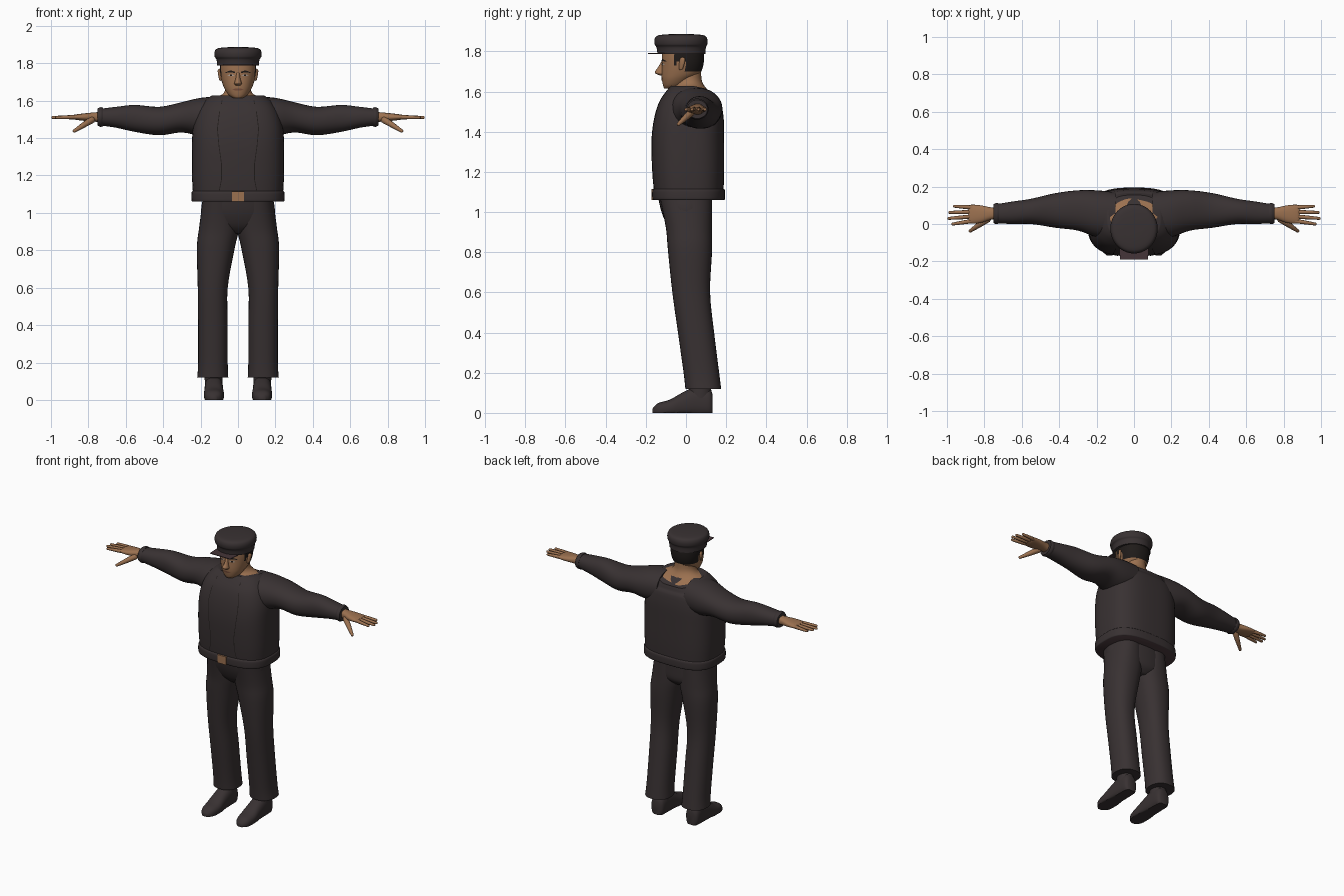
import bpy, bmesh, math
from mathutils import Vector
from mathutils.bvhtree import BVHTree

if "Cube" in bpy.data.objects:
    bpy.data.objects.remove(bpy.data.objects["Cube"])


def material(name, r, g, b):
    m = bpy.data.materials.new(name)
    m.use_nodes = True
    m.diffuse_color = (r, g, b, 1)
    bsdf = next(n for n in m.node_tree.nodes if n.type == 'BSDF_PRINCIPLED')
    bsdf.inputs["Base Color"].default_value = (r, g, b, 1)
    bsdf.inputs["Roughness"].default_value = 0.9
    return m


cloth = material("dark cloth", .04, .031, .032)
lining = material("plum lining", .06, .036, .04)
skin = material("tan skin", .33, .165, .08)
lips = material("brown lips", .2, .08, .045)
hair = material("black hair", .014, .011, .01)
eye_white = material("eye white", .4, .34, .3)


def finish(name, bm, mats, mirror=False, rule=None):
    me = bpy.data.meshes.new(name)
    if rule:
        for f in bm.faces:
            f.material_index = rule(f.calc_center_median(), f.normal)
    bm.to_mesh(me)
    bm.free()
    ob = bpy.data.objects.new(name, me)
    bpy.context.collection.objects.link(ob)
    for m in mats:
        me.materials.append(m)
    if mirror:
        ob.modifiers.new("Mirror", 'MIRROR')
    bpy.ops.object.select_all(action='DESELECT')
    ob.select_set(True)
    bpy.context.view_layer.objects.active = ob
    bpy.ops.object.shade_smooth_by_angle(angle=math.radians(50))
    return ob


def smooth_rings(rings, steps):
    """Catmull-Rom interpolation between the given cross-sections."""
    out = []
    for i in range(len(rings) - 1):
        p0, p1 = rings[max(i - 1, 0)], rings[i]
        p2, p3 = rings[i + 1], rings[min(i + 2, len(rings) - 1)]
        for s in range(steps):
            t = s / steps
            out.append([.5 * (2 * b + (c - a) * t + (2 * a - 5 * b + 4 * c - d) * t * t
                              + (3 * b - a - 3 * c + d) * t ** 3)
                        for a, b, c, d in zip(p0, p1, p2, p3)])
    return out + [rings[-1]]


def loft(name, axis, rings, mats, n=2.0, segs=32, steps=4, bend=None, **kw):
    """Rings: position on the axis, then low/high extents on the other two axes."""
    bm = bmesh.new()
    loops = []
    for t, a0, a1, b0, b1 in smooth_rings(rings, steps):
        loop = []
        for k in range(segs):
            c, s = math.cos(k * math.tau / segs), math.sin(k * math.tau / segs)
            co = [(a0 + a1) / 2 + (a1 - a0) / 2 * math.copysign(abs(c) ** (2 / n), c),
                  (b0 + b1) / 2 + (b1 - b0) / 2 * math.copysign(abs(s) ** (2 / n), s)]
            co.insert("xyz".index(axis), t)
            co = Vector(co)
            if bend:
                bend(co)
            loop.append(bm.verts.new(co))
        loops.append(loop)
    for lo, hi in zip(loops, loops[1:]):
        for k in range(segs):
            j = (k + 1) % segs
            bm.faces.new((lo[k], lo[j], hi[j], hi[k]))
    bm.faces.new(loops[0])
    bm.faces.new(loops[-1])
    bmesh.ops.recalc_face_normals(bm, faces=bm.faces)
    bm.normal_update()
    return finish(name, bm, mats, **kw)


def sym(rows):
    return [(z, -w, w, y0, y1) for z, w, y0, y1 in rows]


def tube(name, p, q, r0, r1, mats, flat=1.0):
    """Tapered round-ended finger between two points, mirrored."""
    bm = bmesh.new()
    p, q = Vector(p), Vector(q)
    bmesh.ops.create_uvsphere(bm, u_segments=12, v_segments=10, radius=1)
    rot = (q - p).to_track_quat('Z', 'Y')
    for v in bm.verts:
        r = r0 if v.co.z < 0 else r1
        end = p if v.co.z < 0 else q
        if abs(v.co.z) < .01:
            end, r = (p + q) / 2, (r0 + r1) / 2
        v.co = end + rot @ Vector((v.co.x * r * flat, v.co.y * r, v.co.z * r))
    return finish(name, bm, mats, mirror=True)


def strip(name, target, pts, direction, mats, mirror=True, wide='x', lift=.003):
    """Thin painted strip laid on a surface; pts are x, second coordinate, half width."""
    tree = BVHTree.FromPolygons([v.co for v in target.data.vertices],
                                [list(p.vertices) for p in target.data.polygons])
    d = Vector(direction)
    bm = bmesh.new()
    rows = []
    for x, s, w in pts:
        row = []
        for sign in (-1, 1):
            px, ps = (x + sign * w, s) if wide == 'x' else (x, s + sign * w)
            start = Vector((px, ps, 0)) if d.z else Vector((px, 0, ps))
            hit = tree.ray_cast(start - d * 3, d)[0]
            row.append(bm.verts.new((hit if hit else start) - d * lift))
        rows.append(row)
    for a, b in zip(rows, rows[1:]):
        f = bm.faces.new((a[0], a[1], b[1], b[0]))
        f.normal_update()
        if f.normal.dot(d) > 0:
            f.normal_flip()
    return finish(name, bm, mats, mirror)


def collar_dip(co):
    # the neckline sinks toward the back
    if co.z > 1.53:
        k = min(max((co.y - .02) / .13, 0), 1)
        co.z -= .05 * k * k * min((co.z - 1.53) / .07, 1)


# Jacket
jacket = loft("jacket_body", 'z', sym([
    (1.09, .24, -.158, .186), (1.2, .246, -.168, .19), (1.35, .246, -.172, .19),
    (1.46, .24, -.16, .188), (1.545, .215, -.135, .176), (1.6, .178, -.1, .165),
    (1.628, .14, -.075, .155)]), [cloth], n=2.9, segs=56, bend=collar_dip)
loft("jacket_hem", 'z', sym([(1.06, .244, -.163, .19), (1.068, .249, -.168, .194),
     (1.106, .249, -.168, .194), (1.116, .243, -.162, .188)]), [cloth, lining], n=2.9, segs=56,
     rule=lambda c, nor: int(nor.z < -.95))
strip("jacket_seams", jacket, [(.085, 1.6, .002), (.1, 1.53, .002), (.11, 1.45, .002),
      (.102, 1.36, .002), (.088, 1.26, .002), (.088, 1.18, .002), (.1, 1.12, .002)],
      (0, 1, 0), [hair])
loft("sleeves", 'x', [
    (.1, -.08, .17, 1.41, 1.622), (.2, -.07, .18, 1.41, 1.615), (.3, -.035, .18, 1.43, 1.592),
    (.42, -.02, .165, 1.415, 1.567), (.55, 0, .135, 1.433, 1.577),
    (.65, 0, .12, 1.455, 1.567), (.74, .005, .105, 1.468, 1.556)], [cloth], n=2.2, mirror=True)
loft("cuffs", 'x', [(.722, .004, .11, 1.463, 1.562), (.735, -.001, .112, 1.46, 1.565),
     (.75, .005, .107, 1.466, 1.558)], [cloth], mirror=True)
bm = bmesh.new()
bmesh.ops.create_cube(bm, size=1)
for v in bm.verts:
    v.co = (v.co.x * .066, v.co.y * .009 - .168, v.co.z * .054 + 1.088)
finish("belt_buckle", bm, [skin])

# Trousers and shoes
loft("trouser_hips", 'z', sym([(.89, .06, -.05, .09), (.93, .17, -.09, .125),
     (1, .197, -.122, .13), (1.08, .187, -.14, .13)]), [cloth], n=2.3)
loft("trouser_legs", 'z', [
    (.12, .052, .218, -.003, .175), (.2, .055, .213, -.012, .165), (.4, .055, .213, -.04, .14),
    (.6, .055, .215, -.068, .12), (.81, .018, .22, -.09, .13), (.92, -.005, .208, -.1, .13),
    (1.07, 0, .188, -.13, .13)], [cloth], n=2.3, mirror=True)


def flat_sole(co):
    co.z = max(co.z, 0)


loft("shoes", 'y', [
    (-.168, .115, .145, -.01, .02), (-.14, .087, .172, -.02, .048), (-.08, .075, .182, -.02, .066),
    (-.02, .078, .18, -.02, .1), (.05, .08, .178, -.02, .13), (.115, .084, .174, -.02, .12),
    (.133, .1, .158, -.01, .09)], [cloth], n=2.4, bend=flat_sole, mirror=True)
loft("ankles", 'z', [(.05, .082, .176, .01, .13), (.13, .084, .178, .015, .125),
     (.22, .088, .175, .02, .125)], [cloth], mirror=True)

# Hands
loft("palms", 'x', [(.72, .03, .085, 1.483, 1.54), (.77, .022, .09, 1.488, 1.537),
     (.82, .006, .1, 1.492, 1.532), (.87, .002, .103, 1.498, 1.526),
     (.885, .012, .093, 1.505, 1.52)], [skin], n=2.4, mirror=True)
for name, y0, y1, tip in (("index", .016, .0, .968), ("middle", .04, .03, .99),
                          ("ring", .064, .062, .985), ("little", .088, .095, .96)):
    tube(name + "_fingers", (.865, y0, 1.512), (tip, y1, 1.51), .0125, .008, [skin])
tube("thumbs", (.785, .025, 1.495), (.875, -.037, 1.438), .02, .009, [skin])

# Neck and head
neck = loft("neck", 'z', sym([(1.59, .135, -.068, .152), (1.618, .134, -.07, .15),
            (1.63, .09, -.062, .11), (1.66, .067, -.055, .08), (1.72, .062, -.05, .075)]),
            [skin], segs=40, bend=collar_dip)
strip("collar_tag", neck, [(0, .1, .04), (0, .12, .03), (0, .143, .004)], (0, 0, -1),
      [cloth], mirror=False, lift=.005)


def hairline(c, nor):
    return int((c.y > 0 and c.z > 1.7) or (c.y > -.06 and c.z > 1.755) or
               (-.06 < c.y < -.042 and c.z > 1.725))


head = loft("head", 'z', sym([
    (1.615, .028, -.108, -.04), (1.63, .05, -.114, -.01), (1.66, .07, -.12, .03),
    (1.69, .083, -.122, .07), (1.73, .093, -.12, .086), (1.77, .097, -.12, .09),
    (1.81, .096, -.118, .088)]), [skin, hair], n=2.2, segs=48, rule=hairline)
loft("nose", 'z', sym([(1.68, .012, -.13, -.1), (1.69, .02, -.152, -.1), (1.7, .018, -.154, -.1),
     (1.72, .012, -.14, -.1), (1.75, .009, -.122, -.1)]), [skin], segs=16)
tube("ears", (.094, -.025, 1.718), (.098, -.018, 1.755), .012, .016, [skin], flat=.6)
front = (0, 1, 0)
strip("eyebrows", head, [(.015, 1.751, .004), (.04, 1.757, .005), (.066, 1.75, .002)],
      front, [hair], wide='z')
strip("eyes", head, [(.02, 1.735, .001), (.036, 1.736, .006), (.055, 1.735, .001)],
      front, [eye_white], wide='z')
strip("pupils", head, [(.031, 1.736, .005), (.043, 1.736, .005)], front, [hair],
      wide='z', lift=.005)
strip("mouth", head, [(0, 1.66, .006), (.014, 1.66, .005), (.03, 1.658, .001)],
      front, [lips], wide='z')

# Cap
loft("cap", 'z', sym([(1.787, .112, -.142, .097), (1.82, .115, -.147, .099),
     (1.835, .125, -.156, .106), (1.862, .125, -.156, .106), (1.88, .108, -.138, .089),
     (1.886, .05, -.075, .03)]), [cloth], segs=40)
bm = bmesh.new()
bmesh.ops.create_cube(bm, size=1)
for v in bm.verts:
    v.co = (v.co.x * (.15 if v.co.y < 0 else .16), v.co.y * .1 - .14, v.co.z * .004 + 1.79)
finish("cap_brim", bm, [lining])
